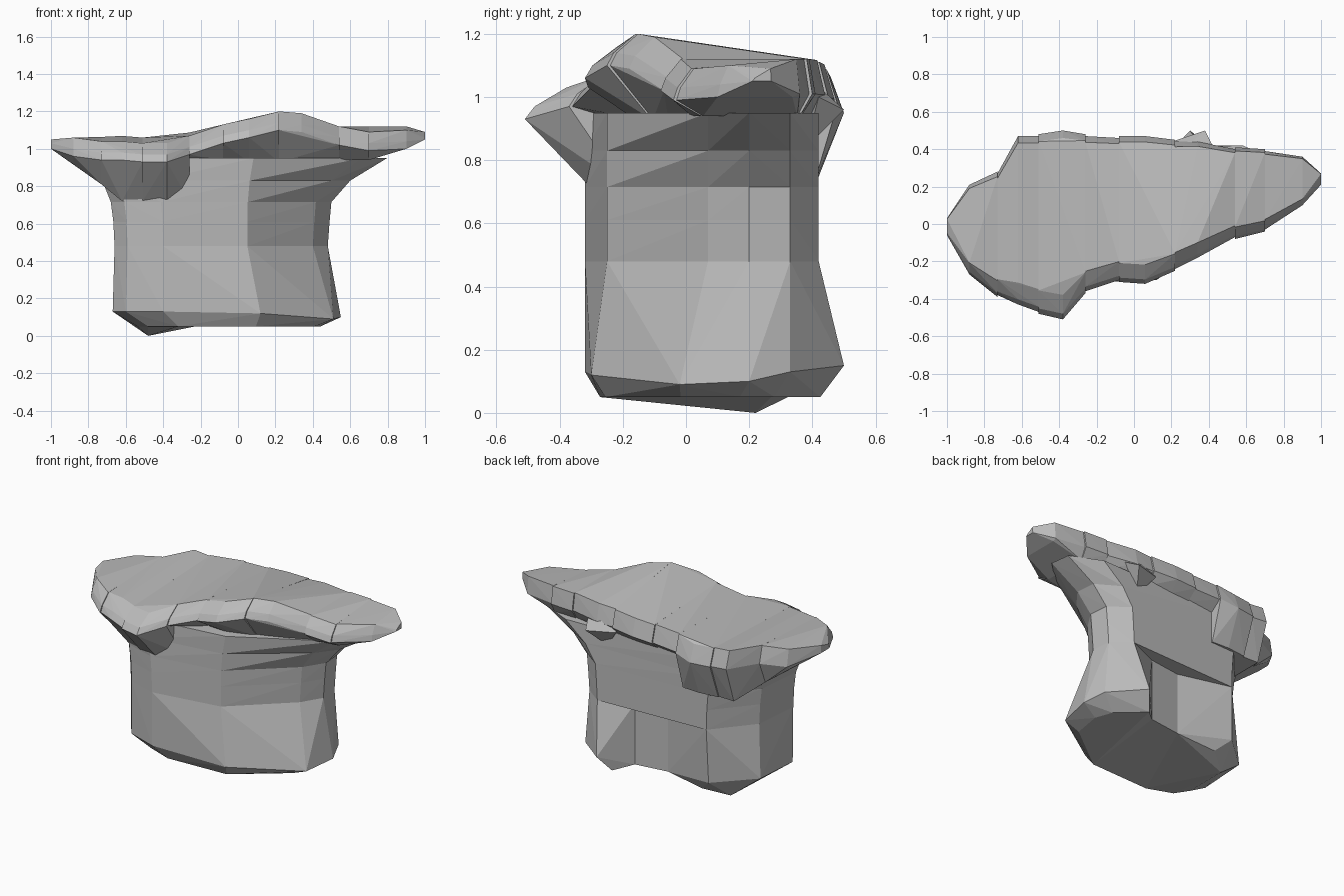
import bpy, bmesh

if "Cube" in bpy.data.objects:
    bpy.data.objects.remove(bpy.data.objects["Cube"])

rock = bpy.data.materials.new("rock_grey")
rock.diffuse_color = (0.5, 0.5, 0.5, 1)
rock.use_nodes = True
rock.node_tree.nodes["Principled BSDF"].inputs["Base Color"].default_value = rock.diffuse_color


def hull(name, pts):
    """Flat-faced convex chunk of rock around the given points."""
    bm = bmesh.new()
    for p in pts:
        bm.verts.new(p)
    res = bmesh.ops.convex_hull(bm, input=bm.verts)
    junk = {g for g in res["geom_interior"] + res["geom_unused"]
            if isinstance(g, bmesh.types.BMVert)}
    bmesh.ops.delete(bm, geom=list(junk), context='VERTS')
    bmesh.ops.recalc_face_normals(bm, faces=bm.faces)
    me = bpy.data.meshes.new(name)
    bm.to_mesh(me)
    bm.free()
    me.materials.append(rock)
    bpy.context.collection.objects.link(bpy.data.objects.new(name, me))


# Neck: one plan outline, widened to the left and right level by level
plan = [(-.66, -.17), (-.59, -.26), (-.4, -.32), (.05, -.25), (.4, .07),
        (.48, .2), (.47, .33), (.35, .42), (-.42, .39), (-.63, .14)]


def level(z, left, right):
    return [(x * (left if x < 0 else right), y, z) for x, y in plan]


levels = [level(.48, 1, 1), level(.61, 1.01, 1.02), level(.715, 1.03, 1.04),
          level(.83, 1.1, 1.25), level(.95, 1.2, 1.66)]
for i in range(4):
    hull(f"neck_band_{i + 1}", levels[i] + levels[i + 1])

# Base: three chunks from the neck outline down to a wider rim, notched at the back
rim = [(-.67, -.15, .13), (-.6, -.25, .13), (-.4, -.32, .13), (.12, -.3, .12),
       (.51, -.02, .09), (.55, .2, .1), (.5, .33, .13), (.3, .5, .15),
       (-.43, .38, .13), (-.66, .17, .14)]
notch_left, notch_right = (-.08, .3), (.14, .33)


def base(name, ids, notches, extra=()):
    pts = list(extra)
    for i in ids:
        x, y, z = rim[i]
        pts += [levels[0][i], rim[i], (x * .8, y * .85, .05)]
    for x, y in notches:
        pts += [(x, y, .48), (x, y, .08)]
    hull(name, pts)


base("base_left", [8, 9, 0, 1, 2], [notch_left], [(-.48, .22, 0)])
base("base_middle", [2, 3], [notch_left, notch_right])
base("base_right", [3, 4, 5, 6, 7], [notch_right])

# Cap: stations along x (x, front y, back y, front top z, underside z)
stations = [
    (-1, -.06, .03, 1.03, 1), (-.88, -.27, .21, 1.06, .92), (-.73, -.39, .28, 1.04, .81),
    (-.62, -.44, .48, 1.04, .72), (-.51, -.48, .48, 1.03, .72), (-.38, -.51, .5, 1.03, .72),
    (-.26, -.37, .48, 1.07, .72), (-.08, -.31, .47, 1.13, .93), (.06, -.32, .47, 1.16, .93),
    (.22, -.25, .45, 1.2, .93), (.34, -.19, .45, 1.19, .93), (.54, -.08, .41, 1.12, .94),
    (.7, -.04, .4, 1.09, .94), (.9, .09, .37, 1.1, 1), (1, .2, .28, 1.06, 1.05)]


def section(x, front, back, top, under, jog):
    front, back = front + jog, back - jog
    w = back - front
    rear = min(1.12, 1.1 + .05 * x, top + .03)     # top height at the back
    return [(x, front, max(under, top - .1)), (x, front + .03 * w, max(under, top - .06)),
            (x, front + .13 * w, top), (x, back - .04 * w, rear),
            (x, back, max(under, rear - .11)),
            (x, front + .2 * w, under), (x, back - .09 * w, under)]


cuts = [0, 2, 4, 6, 7, 9, 11, 12, 14]
for n, (a, b) in enumerate(zip(cuts, cuts[1:])):
    floor = .72 if n < 3 else .92                  # left chunks hang lower
    pts = []
    for x, front, back, top, under in stations[a:b + 1]:
        pts += section(x, front, back, top, max(under, floor), .01 * (n % 2))
    hull(f"cap_chunk_{n + 1}", pts)

# Small lump under the back rim
hull("back_lump", [(.2, .44, .97), (.38, .5, .96), (.42, .42, 1), (.24, .38, 1.07),
                   (.3, .38, .84)])
